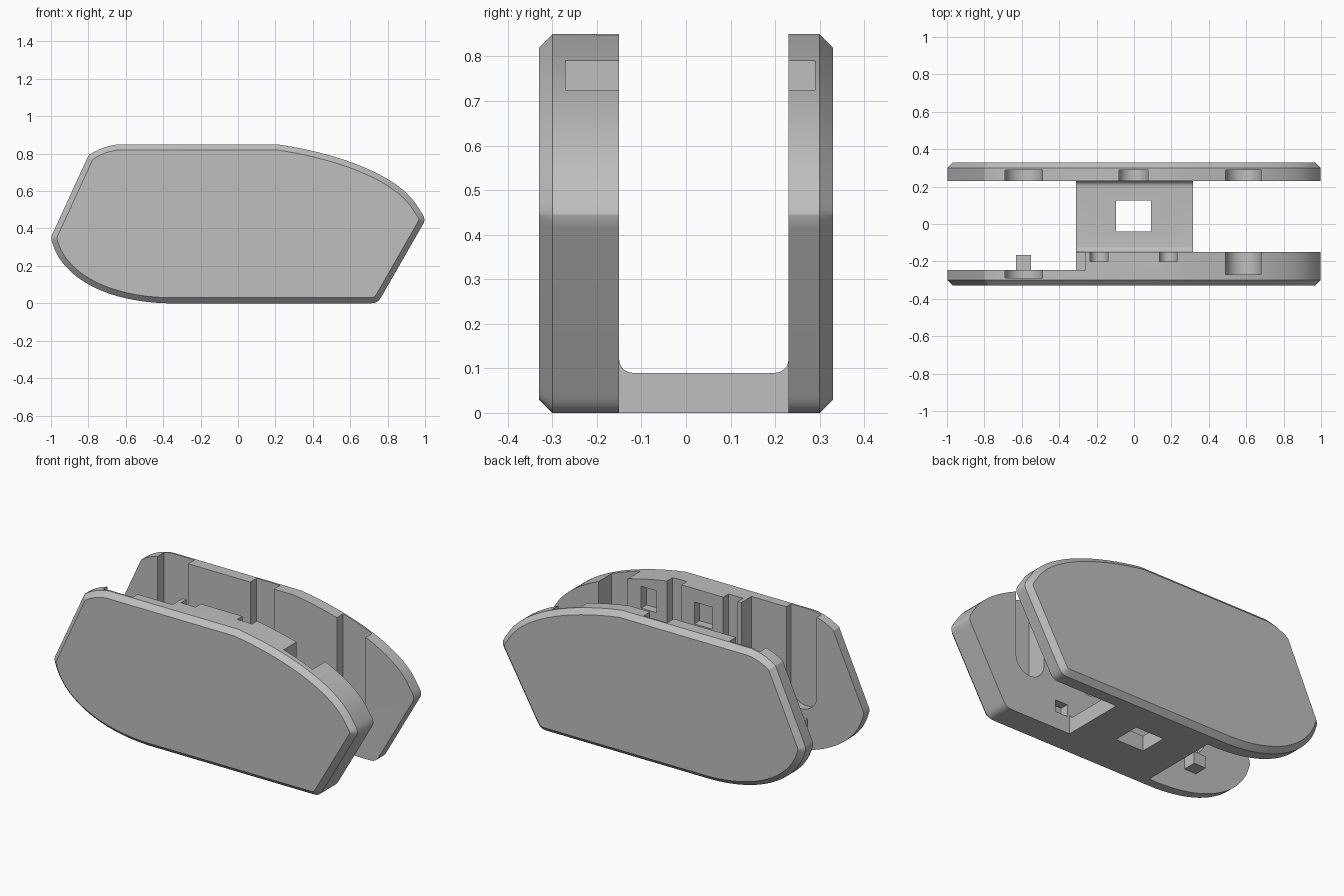
import bpy, bmesh, math
from mathutils import Vector
from mathutils.geometry import interpolate_bezier

if "Cube" in bpy.data.objects:
    bpy.data.objects.remove(bpy.data.objects["Cube"])

gray = bpy.data.materials.new("neutral gray")
gray.use_nodes = True
gray.diffuse_color = (0.52, 0.52, 0.52, 1)
gray.node_tree.nodes["Principled BSDF"].inputs["Base Color"].default_value = (0.52, 0.52, 0.52, 1)


def loft(name, rings):
    """Skin a solid through closed rings of equal length."""
    bm = bmesh.new()
    loops = [[bm.verts.new(p) for p in ring] for ring in rings]
    for a, b in zip(loops, loops[1:]):
        for i in range(len(a)):
            j = (i + 1) % len(a)
            bm.faces.new((a[i], a[j], b[j], b[i]))
    bm.faces.new(loops[0])
    bm.faces.new(loops[-1])
    bmesh.ops.recalc_face_normals(bm, faces=bm.faces)
    mesh = bpy.data.meshes.new(name)
    bm.to_mesh(mesh)
    bm.free()
    obj = bpy.data.objects.new(name, mesh)
    bpy.context.collection.objects.link(obj)
    mesh.materials.append(gray)
    return obj


def box(name, x0, x1, y0, y1, z0, z1):
    ring = [(x0, y0), (x1, y0), (x1, y1), (x0, y1)]
    return loft(name, [[(x, y, z) for x, y in ring] for z in (z0, z1)])


def slot(x0, x1, y0, y1, bottom):
    """Upright channel with a round bottom and an open top."""
    r, c = (x1 - x0) / 2, (x0 + x1) / 2
    prof = [(x1, 1), (x0, 1)]
    for i in range(17):
        a = math.pi * (1 + i / 16)
        prof.append((c + r * math.cos(a), bottom + r + r * math.sin(a)))
    return loft("slot_cutter", [[(x, y, z) for x, z in prof] for y in (y0, y1)])


def combine(target, tool, operation):
    tool.hide_render = True
    mod = target.modifiers.new("join", 'BOOLEAN')
    mod.operation, mod.solver, mod.object = operation, 'EXACT', tool
    bpy.context.view_layer.objects.active = target
    bpy.ops.object.modifier_apply(modifier=mod.name)
    bpy.data.objects.remove(tool)


def curve(a, b, c, d, n):
    pts = interpolate_bezier(*[Vector((*p, 0)) for p in (a, b, c, d)], n)
    return [p.xy for p in pts]


# Side panel outline, counter-clockwise in x and z
outline = curve((0.71, 0), (0.745, 0), (0.755, 0.015), (0.77, 0.04), 6)
outline += curve((0.985, 0.415), (1.0, 0.44), (1.003, 0.45), (0.985, 0.48), 5)
outline += curve((0.965, 0.51), (0.87, 0.68), (0.55, 0.80), (0.21, 0.85), 20)
outline += curve((-0.64, 0.85), (-0.70, 0.843), (-0.75, 0.825), (-0.80, 0.79), 7)
outline += curve((-0.995, 0.365), (-1.0, 0.35), (-1.0, 0.345), (-0.995, 0.33), 4)
outline += curve((-0.985, 0.30), (-0.93, 0.15), (-0.73, 0.01), (-0.38, 0), 18)


def inset(points, d):
    result = []
    for i, p in enumerate(points):
        a = (p - points[i - 1]).normalized()
        b = (points[(i + 1) % len(points)] - p).normalized()
        na, nb = Vector((-a.y, a.x)), Vector((-b.y, b.x))
        result.append(p + (na + nb) * d / (1 + na.dot(nb)))
    return result


def panel(name, outer, inner):
    step = 0.03 if inner > outer else -0.03
    rings = [(inset(outline, 0.03), outer), (outline, outer + step), (outline, inner)]
    return loft(name, [[(p.x, y, p.y) for p in pts] for pts, y in rings])


# Thick front panel: thinned at one end, with channels and pockets inside
front = panel("front_panel", -0.33, -0.15)
front_cuts = [
    box("thin_end_cutter", -1.2, -0.26, -0.245, 0, -0.1, 1),
    slot(0.49, 0.68, -0.27, 0, 0.25),
    slot(-0.69, -0.49, -0.29, 0, 0.27),
    slot(-0.235, -0.14, -0.2, 0, 0.28),
    slot(0.135, 0.23, -0.2, 0, 0.28),
    box("pocket_cutter", 0.30, 0.40, -0.2, 0, 0.64, 0.77),
    box("pocket_cutter", -0.07, 0.05, -0.2, 0, 0.64, 0.77),
    box("pocket_cutter", 0.33, 0.41, -0.2, 0, 0.10, 0.17),
]
for cutter in front_cuts:
    combine(front, cutter, 'DIFFERENCE')

# Thin back panel with three channels
back = panel("back_panel", 0.33, 0.23)
for x0, x1 in ((-0.69, -0.49), (-0.08, 0.075), (0.49, 0.68)):
    combine(back, slot(x0, x1, 0, 0.29, 0.25), 'DIFFERENCE')

# Bridge floor with filleted corners and a square opening
r = 0.03
profile = [(-0.26, 0), (0.26, 0), (0.26, 0.09 + r)]
for i in range(9):
    a = math.pi / 2 * i / 8
    profile.append((0.23 - r + r * math.cos(a), 0.09 + r - r * math.sin(a)))
for i in range(9):
    a = math.pi / 2 * (1 + i / 8)
    profile.append((-0.15 + r + r * math.cos(a), 0.09 + r - r * math.sin(a)))
profile.append((-0.26, 0.09 + r))
bridge = loft("bridge", [[(x, y, z) for y, z in profile] for x in (-0.31, 0.315)])
combine(bridge, box("opening_cutter", -0.095, 0.09, -0.04, 0.125, -0.1, 0.3), 'DIFFERENCE')

# Join the shell
combine(front, bridge, 'UNION')
combine(front, back, 'UNION')
front.name = "holder_shell"

# Small peg on the thin end
peg = box("locating_peg", -0.63, -0.55, -0.26, -0.165, 0.15, 0.22)

for obj in (front, peg):
    bpy.ops.object.select_all(action='DESELECT')
    obj.select_set(True)
    bpy.context.view_layer.objects.active = obj
    bpy.ops.object.shade_smooth_by_angle(angle=math.radians(20))
